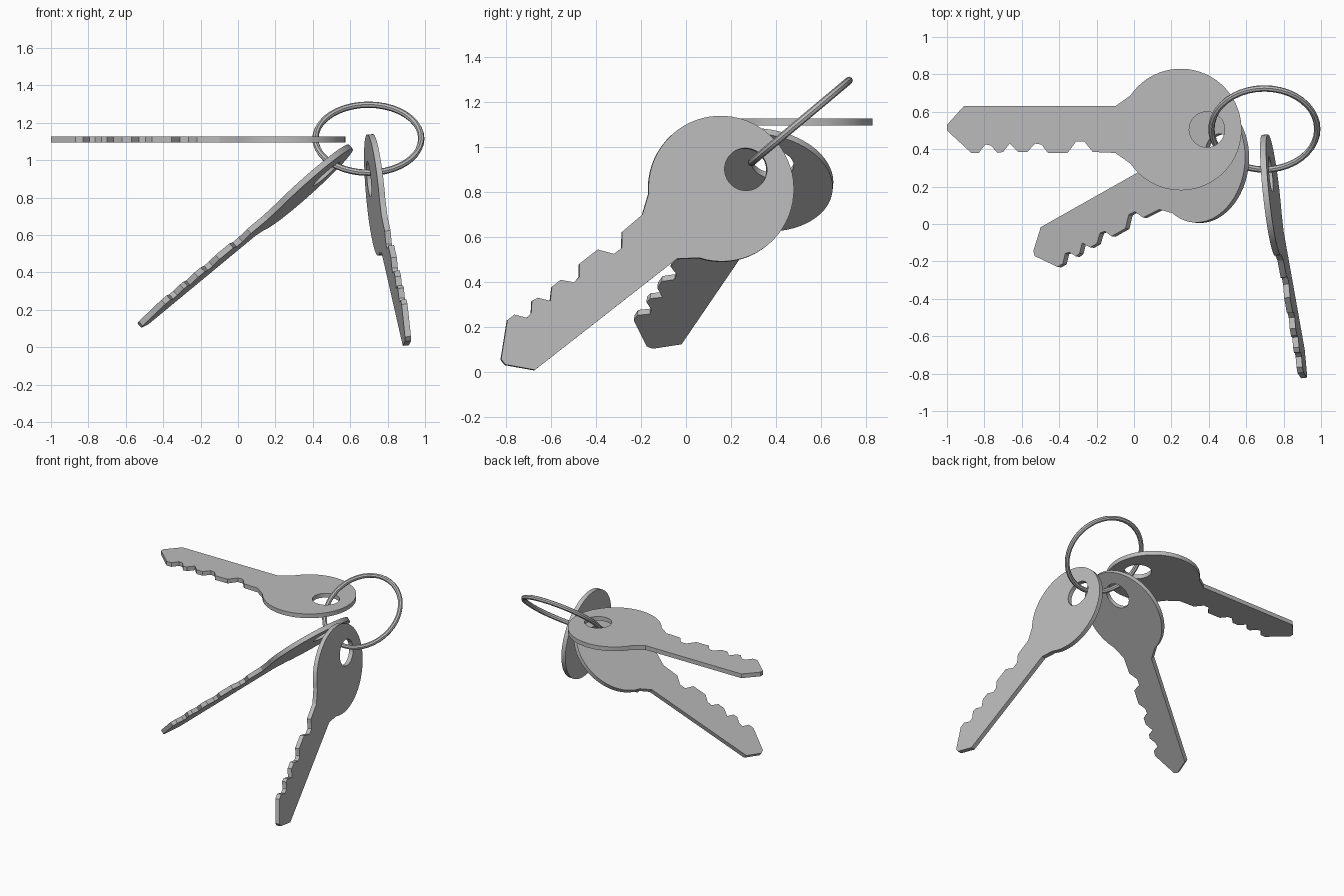
import bpy
import bmesh
from math import cos, sin, radians, tau
from mathutils import Matrix, Vector

cube = bpy.data.objects.get("Cube")
if cube:
    bpy.data.objects.remove(cube, do_unlink=True)

metal = bpy.data.materials.new("grey_metal")
metal.use_nodes = True
metal.diffuse_color = (0.5, 0.5, 0.5, 1)
metal.node_tree.nodes["Principled BSDF"].inputs["Base Color"].default_value = (0.5, 0.5, 0.5, 1)

BOW_RADIUS, HOLE_RADIUS, HOLE_OFFSET = 0.325, 0.095, 0.14
THICKNESS = 0.032


def arc(cx, radius, start, end, count):
    step = (end - start) / (count - 1)
    return [(cx + radius * cos(start + i * step), radius * sin(start + i * step))
            for i in range(count)]


def finish(obj):
    """Assign the metal and smooth only the soft edges."""
    obj.data.materials.clear()
    obj.data.materials.append(metal)
    bpy.ops.object.select_all(action='DESELECT')
    obj.select_set(True)
    bpy.context.view_layer.objects.active = obj
    bpy.ops.object.shade_smooth_by_angle(angle=radians(30))


# Key outline, bow centre at the origin and blade towards -x
teeth = [(-1.12, -.125), (-1.08, -.125), (-1.045, -.08), (-1.015, -.085),
         (-.98, -.125), (-.95, -.12), (-.915, -.075), (-.87, -.12),
         (-.82, -.12), (-.78, -.075), (-.745, -.08), (-.71, -.125),
         (-.605, -.125), (-.56, -.065), (-.515, -.065), (-.47, -.12),
         (-.35, -.125)]
tip = [(-.35, .125), (-1.16, .125), (-1.25, .025), (-1.25, -.005)]
bow = arc(0, BOW_RADIUS, radians(-146), radians(146), 52)
hole = arc(HOLE_OFFSET, HOLE_RADIUS, 0, tau, 33)[:-1]


def make_key(name):
    curve = bpy.data.curves.new(name, 'CURVE')
    curve.dimensions = '2D'
    curve.fill_mode = 'BOTH'
    curve.extrude = THICKNESS / 2
    for loop in (tip + teeth + bow, hole):
        spline = curve.splines.new('POLY')
        spline.points.add(len(loop) - 1)
        for point, (x, y) in zip(spline.points, loop):
            point.co = (x, y, 0, 1)
        spline.use_cyclic_u = True
    obj = bpy.data.objects.new(name, curve)
    bpy.context.collection.objects.link(obj)
    bpy.ops.object.select_all(action='DESELECT')
    obj.select_set(True)
    bpy.context.view_layer.objects.active = obj
    bpy.ops.object.convert(target='MESH')
    obj = bpy.context.view_layer.objects.active
    # Weld the caps to the rim
    bm = bmesh.new()
    bm.from_mesh(obj.data)
    bmesh.ops.remove_doubles(bm, verts=bm.verts, dist=0.0002)
    bmesh.ops.recalc_face_normals(bm, faces=bm.faces)
    bm.to_mesh(obj.data)
    bm.free()
    finish(obj)
    return obj


def place(obj, centre, along, normal):
    """Put the bow at centre, with the blade pointing against 'along'."""
    n = Vector(normal).normalized()
    u = Vector(along)
    u = (u - n * u.dot(n)).normalized()
    v = n.cross(u)
    frame = Matrix((u, v, n)).transposed().to_4x4()
    obj.matrix_world = Matrix.Translation(centre) @ frame


# Three identical keys fanned around the ring
placements = [
    ("level_key", (.25, .505, 1.112), (1, 0, 0), (0, 0, 1)),
    ("slanted_key", (.362, .33, .855), (.707, .399, .585), (-.663, .092, .739)),
    ("hanging_key", (.735, .155, .815), (-.14, .788, .616), (-1, -.108, -.09)),
]
for name, centre, along, normal in placements:
    place(make_key(name), centre, along, normal)

# Tilted key ring
bpy.ops.mesh.primitive_torus_add(
    major_segments=40, minor_segments=8, major_radius=.283, minor_radius=.017,
    location=(.697, .508, 1.115), rotation=(radians(40), 0, 0))
ring = bpy.context.object
ring.name = "key_ring"
finish(ring)
